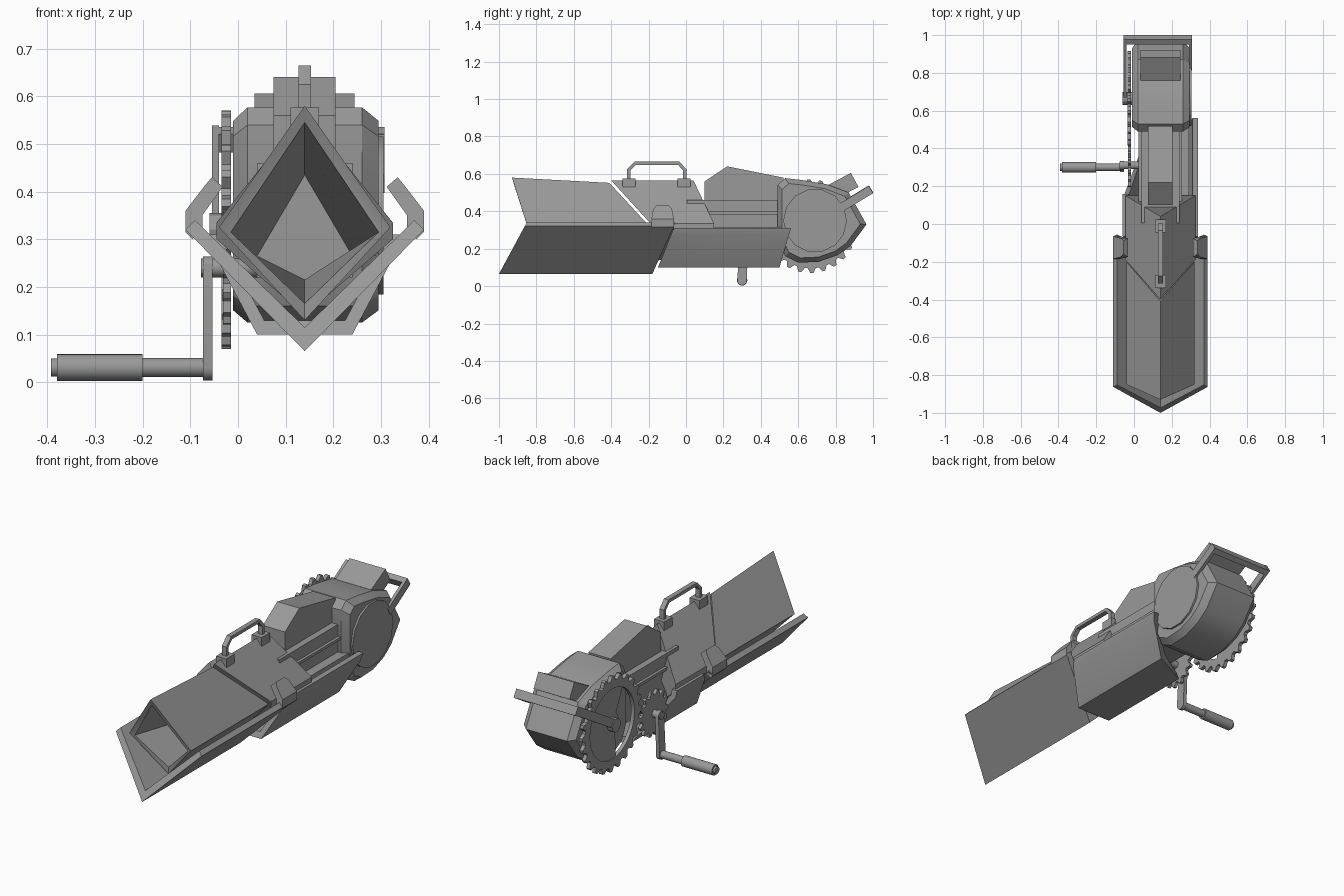
import bpy, bmesh
from math import sin, cos, pi, radians

cube = bpy.data.objects.get("Cube")
if cube:
    bpy.data.objects.remove(cube, do_unlink=True)

AXIS = 0.14  # x position of the body's centre plane
metal = bpy.data.materials.new("grey metal")
metal.use_nodes = True
grey = (0.32, 0.32, 0.32, 1)
metal.diffuse_color = grey
metal.node_tree.nodes["Principled BSDF"].inputs["Base Color"].default_value = grey


def loft(name, rings, closed=False):
    """Skin equal-length rings of points; x is measured from the centre plane."""
    bm = bmesh.new()
    vs = [[bm.verts.new((x + AXIS, y, z)) for x, y, z in r] for r in rings]
    n = len(vs[0])
    pairs = list(zip(vs, vs[1:]))
    if closed:
        pairs.append((vs[-1], vs[0]))
    else:
        bm.faces.new(vs[0])
        bm.faces.new(vs[-1])
    for a, b in pairs:
        for i in range(n):
            j = (i + 1) % n
            bm.faces.new((a[i], a[j], b[j], b[i]))
    bmesh.ops.recalc_face_normals(bm, faces=bm.faces)
    for f in bm.faces:
        f.smooth = True
    for e in bm.edges:
        e.smooth = e.calc_face_angle(0) < 0.5
    mesh = bpy.data.meshes.new(name)
    bm.to_mesh(mesh)
    bm.free()
    mesh.materials.append(metal)
    obj = bpy.data.objects.new(name, mesh)
    bpy.context.collection.objects.link(obj)
    return obj


def side_prism(name, profile, x0, x1):
    return loft(name, [[(x, y, z) for y, z in profile] for x in (x0, x1)])


def box(name, x0, x1, y, z, length, height, tilt=0):
    c, s = cos(radians(tilt)), sin(radians(tilt))
    prof = [(y + u * c - v * s, z + u * s + v * c)
            for u, v in ((-length / 2, -height / 2), (length / 2, -height / 2),
                         (length / 2, height / 2), (-length / 2, height / 2))]
    return side_prism(name, prof, x0, x1)


def circle(y, z, r, n, start=0, stop=2 * pi):
    step = (stop - start) / n
    return [(y + r * cos(start + i * step), z + r * sin(start + i * step)) for i in range(n)]


def gear_outline(y, z, r, depth, teeth):
    pts = []
    for i in range(teeth * 4):
        a = 2 * pi * i / (teeth * 4)
        rad = r if i % 4 < 2 else r - depth
        pts.append((y + rad * cos(a), z + rad * sin(a)))
    return pts


# Lower prow: a thick V-shaped plate with slanted ends
vee = [(-0.25, 0.32), (0, 0.065), (0.25, 0.32), (0.23, 0.34), (0, 0.115), (-0.23, 0.34)]
loft("lower_prow", [[(x, y0 + (z - 0.065) * k, z) for x, z in vee]
                    for y0, k in ((-1.0, 0.54), (-0.18, 0.45))])


# Upper prow: diamond tube with a tapering recess in its mouth
def diamond(w, top, mid, low):
    return [(0, top[0], top[1]), (w, mid[0], mid[1]), (0, low[0], low[1]), (-w, mid[0], mid[1])]


loft("upper_prow", [
    diamond(0.18, (-0.41, 0.552), (-0.2, 0.325), (-0.2, 0.13)),
    diamond(0.18, (-0.93, 0.58), (-0.85, 0.325), (-0.78, 0.13)),
    diamond(0.155, (-0.92, 0.545), (-0.84, 0.315), (-0.78, 0.165)),
    diamond(0.1, (-0.4, 0.435), (-0.4, 0.265), (-0.4, 0.215)),
])

# Middle cover behind the prow
loft("middle_cover", [
    [(0, ya, 0.565), (0.185, ym, 0.335), (0.185, ym, 0.3), (0, yl, 0.14),
     (-0.185, ym, 0.3), (-0.185, ym, 0.335)]
    for ya, ym, yl in ((-0.4, -0.19, -0.19), (0.04, 0.15, 0.05))])

# Hull channel: right-hand wall cut short to clear the gears
u_shape = [(-0.2, 0.31), (-0.19, 0.27), (-0.1, 0.1), (0.1, 0.1), (0.19, 0.27), (0.2, 0.31),
           (0.17, 0.31), (0.165, 0.28), (0.085, 0.13), (-0.085, 0.13), (-0.165, 0.28), (-0.17, 0.31)]
front = [(x, -0.15 + (z - 0.1) * 0.4, z) for x, z in u_shape]
back = [(x, 0.16 if x < -0.12 else 0.4 if x < 0 else 0.5 + (z - 0.1) * 0.29, z) for x, z in u_shape]
loft("hull_channel", [front, back])

# Clips gripping the prow sides
for side, label in ((1, "left"), (-1, "right")):
    hook = [(0.235, 0.3), (0.25, 0.315), (0.25, 0.36), (0.21, 0.412), (0.195, 0.43),
            (0.172, 0.41), (0.215, 0.35), (0.215, 0.32)]
    rings = []
    for end in (-1, 1):
        rings.append([(x * side, -0.125 + end * (0.06 if z < 0.4 else 0.05 if z < 0.42 else 0.035), z)
                      for x, z in hook])
    loft(label + "_clip", rings)

# Core and its raised top cover
box("core", -0.1, 0.1, 0.28, 0.34, 0.55, 0.24)
side_prism("top_cover", [(0.1, 0.46), (0.1, 0.56), (0.13, 0.58), (0.22, 0.64),
                         (0.52, 0.58), (0.52, 0.46)], -0.065, 0.065)
for side, label in ((1, "left"), (-1, "right")):
    xs = sorted((side * 0.095, side * 0.115))
    box(label + "_rail", xs[0], xs[1], 0.3, 0.39, 0.42, 0.015)
box("left_ledge", 0.1, 0.15, 0.3, 0.29, 0.46, 0.05)

# Rear housing with chamfered sides
shell = [(0.49, 0.54), (0.53, 0.577), (0.62, 0.567), (0.75, 0.545), (0.87, 0.5), (0.965, 0.33),
         (0.88, 0.215), (0.81, 0.165), (0.71, 0.13), (0.6, 0.125), (0.53, 0.16), (0.49, 0.25)]
rings = []
for x, k in ((-0.15, 0.88), (-0.12, 1), (0.12, 1), (0.155, 0.88)):
    rings.append([(x, 0.69 + (y - 0.69) * k, 0.34 + (z - 0.34) * k) for y, z in shell])
loft("rear_housing", rings)
side_prism("housing_disc", circle(0.69, 0.35, 0.17, 14), 0.15, 0.165)
box("rear_block", -0.105, 0.105, 0.84, 0.535, 0.14, 0.085, 28)

# Rear U-shaped frame
box("frame_left_arm", 0.15, 0.167, 0.905, 0.465, 0.19, 0.045, 31)
box("frame_right_arm", -0.195, -0.18, 0.825, 0.42, 0.385, 0.045, 31)
box("frame_crossbar", -0.195, 0.167, 0.976, 0.509, 0.03, 0.045, 31)

# Large gear: toothed ring with a partly open web
GY, GZ = 0.665, 0.32
outer = gear_outline(GY, GZ, 0.25, 0.025, 24)
inner = circle(GY, GZ, 0.185, len(outer))
loft("large_gear_ring", [[(x, y, z) for y, z in prof] for x, prof in
                         ((-0.175, outer), (-0.155, outer), (-0.155, inner), (-0.175, inner))], closed=True)
web = circle(GY, GZ, 0.188, 24, radians(-100), radians(130)) + circle(GY, GZ, 0.06, 6, radians(130), radians(260))
side_prism("large_gear_web", web, -0.17, -0.157)
side_prism("large_gear_hub", circle(GY, GZ, 0.035, 12), -0.2, -0.14)

# Small gear and crank
CY, CZ = 0.31, 0.24
side_prism("small_gear", gear_outline(CY, CZ, 0.12, 0.022, 14), -0.172, -0.155)
side_prism("crank_axle", circle(CY, CZ, 0.02, 16), -0.218, -0.08)
arm = circle(CY, CZ, 0.024, 8, 0, pi) + circle(0.3, 0.03, 0.026, 8, pi, 2 * pi)
side_prism("crank_arm", arm, -0.213, -0.193)
for name, r, x0, x1 in (("crank_shaft", 0.02, -0.36, -0.2),
                        ("crank_grip", 0.028, -0.52, -0.34),
                        ("crank_cap", 0.019, -0.532, -0.515)):
    side_prism(name, circle(0.3, 0.031, r, 20), x0, x1)

# Carry handle and its feet
side_prism("carry_handle", [
    (-0.315, 0.57), (-0.315, 0.625), (-0.275, 0.665), (-0.035, 0.665), (0.002, 0.625), (0.002, 0.57),
    (-0.016, 0.57), (-0.016, 0.62), (-0.043, 0.648), (-0.268, 0.648), (-0.297, 0.62), (-0.297, 0.57),
], -0.013, 0.013)
for label, y in (("front", -0.305), ("rear", -0.01)):
    box(label + "_handle_foot", -0.03, 0.03, y, 0.553, 0.07, 0.046)
